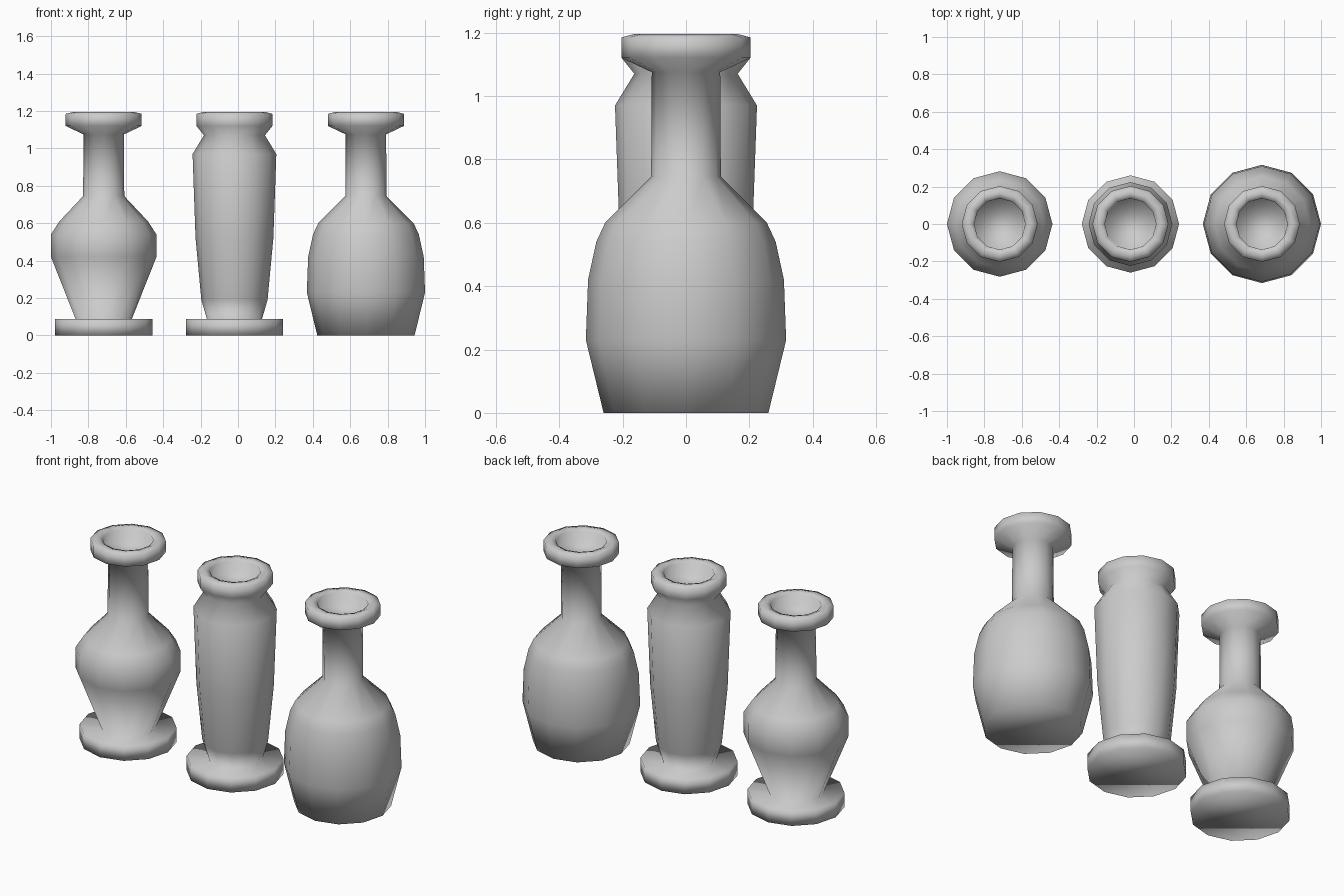
import bpy, bmesh, math

if "Cube" in bpy.data.objects:
    bpy.data.objects.remove(bpy.data.objects["Cube"])

SIDES = 12


def lathe(name, x, profile, angle):
    """Spin an (r, z) profile around a vertical axis at x, capping both ends."""
    bm = bmesh.new()
    rings = []
    for r, z in profile:
        rings.append([bm.verts.new((r * math.cos(math.tau * i / SIDES),
                                    r * math.sin(math.tau * i / SIDES), z))
                      for i in range(SIDES)])
    for a, b in zip(rings, rings[1:]):
        for i in range(SIDES):
            j = (i + 1) % SIDES
            bm.faces.new((a[i], a[j], b[j], b[i]))
    bm.faces.new(rings[0][::-1])
    bm.faces.new(rings[-1])
    for f in bm.faces:
        f.smooth = True
    for e in bm.edges:
        e.smooth = e.calc_face_angle(0) < math.radians(angle)
    mesh = bpy.data.meshes.new(name)
    bm.to_mesh(mesh)
    bm.free()
    ob = bpy.data.objects.new(name, mesh)
    ob.location.x = x
    bpy.context.collection.objects.link(ob)


# Shared rim with a shallow well, and shared foot disc
rim = [(0.203, 1.12), (0.203, 1.185), (0.165, 1.195), (0.137, 1.185), (0.135, 1.12)]
foot = [(0.26, 0), (0.26, 0.087)]
neck = [(0.11, 0.745), (0.108, 1.075)]

# Footed vase with a narrow neck
lathe("shouldered_vase", -0.718, foot + [
    (0.15, 0.087), (0.282, 0.42), (0.282, 0.54), (0.237, 0.61)] + neck + rim, 100)

# Tall footed vase
lathe("tall_vase", -0.019, foot + [
    (0.147, 0.087), (0.177, 0.19), (0.208, 0.52), (0.224, 0.97), (0.163, 1.07)] + rim, 100)

# Rounded bottle vase without a foot
lathe("bottle_vase", 0.684, [
    (0.26, 0), (0.316, 0.23), (0.309, 0.42), (0.283, 0.54), (0.255, 0.60)] + neck + rim, 80)
